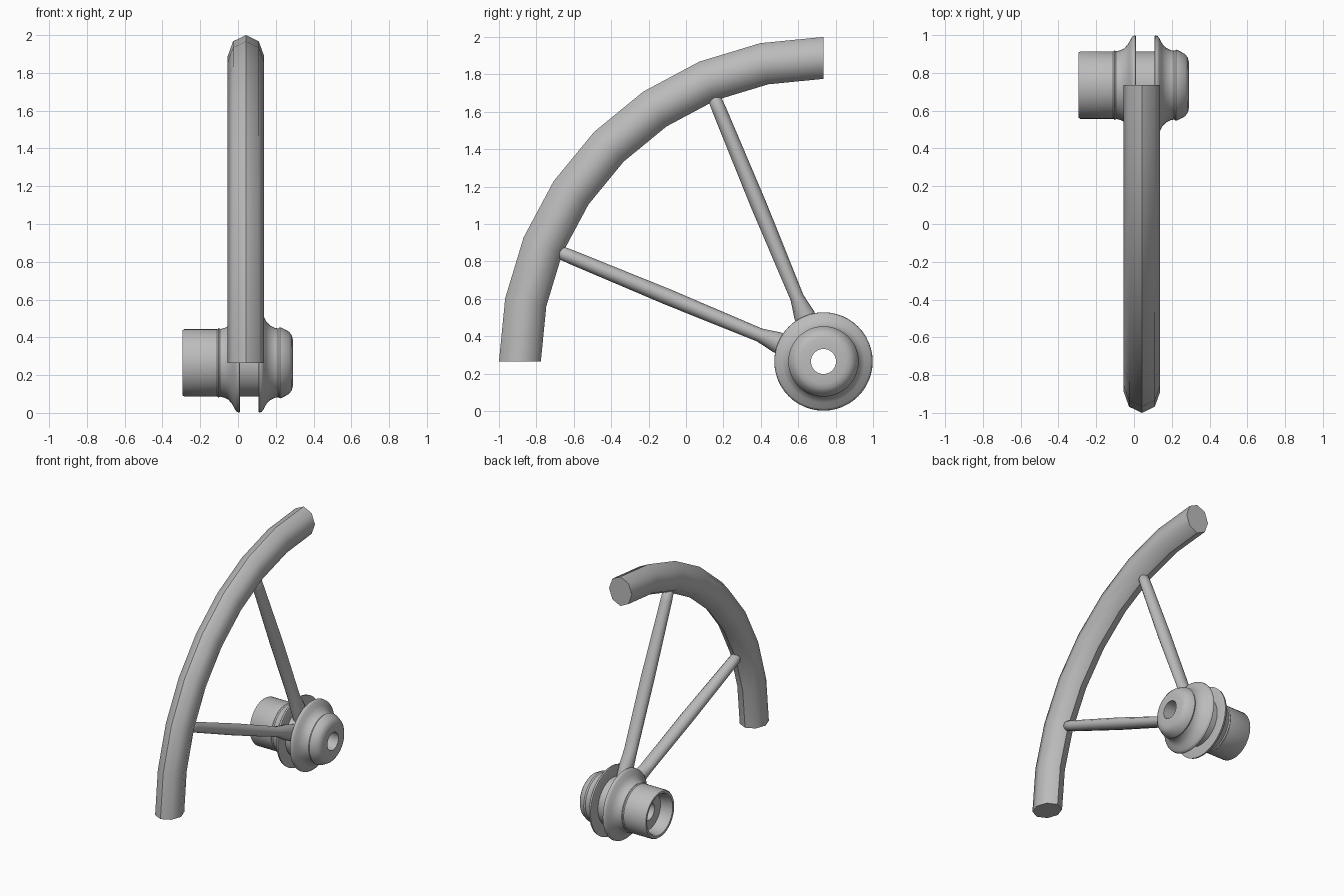
import bpy, bmesh
from math import sin, cos, tau, pi, radians
from mathutils import Vector

cube = bpy.data.objects.get("Cube")
if cube:
    bpy.data.objects.remove(cube)

# One plain grey
grey = bpy.data.materials.new("plain_grey")
grey.use_nodes = True
colour = (0.5, 0.5, 0.5, 1)
grey.diffuse_color = colour
grey.node_tree.nodes["Principled BSDF"].inputs["Base Color"].default_value = colour

HUB = Vector((0, 0.735, 0.265))   # wheel axis point
X = Vector((1, 0, 0))
MID = 0.042                       # x of the rim's centre plane


def radial(a):
    """Unit vector from the hub, a measured from the front up to the top."""
    return Vector((0, -cos(a), sin(a)))


def ring(centre, u, v, ru, rv, sides):
    return [centre + u * ru * cos(tau * i / sides) + v * rv * sin(tau * i / sides)
            for i in range(sides)]


def skin(name, rings, angle, loop=False):
    """Bridge successive rings; cap the ends unless the rings form a loop."""
    bm = bmesh.new()
    rows = [[bm.verts.new(p) for p in r] for r in rings]
    n = len(rows[0])
    pairs = list(zip(rows, rows[1:]))
    if loop:
        pairs.append((rows[-1], rows[0]))
    else:
        bm.faces.new(rows[0])
        bm.faces.new(rows[-1])
    for a, b in pairs:
        for i in range(n):
            j = (i + 1) % n
            bm.faces.new((a[i], a[j], b[j], b[i]))
    bmesh.ops.recalc_face_normals(bm, faces=bm.faces)
    mesh = bpy.data.meshes.new(name)
    bm.to_mesh(mesh)
    bm.free()
    mesh.materials.append(grey)
    ob = bpy.data.objects.new(name, mesh)
    bpy.context.collection.objects.link(ob)
    bpy.ops.object.select_all(action='DESELECT')
    ob.select_set(True)
    bpy.context.view_layer.objects.active = ob
    bpy.ops.object.shade_smooth_by_angle(angle=radians(angle))


# Quarter rim: slightly flattened eight-sided tube
rim = []
for k in range(9):
    d = radial(k * pi / 16)
    rim.append(ring(HUB + X * MID + d * 1.623, d, X, 0.112, 0.0965, 8))
skin("rim", rim, 50)

# Spokes: distance from axis, half thickness, half width, x
stations = [(0.15, 0.062, 0.05, 0.06), (0.27, 0.056, 0.05, 0.06),
            (0.37, 0.037, 0.05, 0.055), (0.9, 0.043, 0.05, 0.05),
            (1.45, 0.038, 0.042, MID), (1.51, 0.036, 0.04, MID),
            (1.535, 0.022, 0.025, MID)]
for name, a in (("lower_spoke", pi / 8), ("upper_spoke", 3 * pi / 8)):
    d = radial(a)
    t = d.cross(X)
    skin(name, [ring(HUB + X * x + d * r, t, X, ht, hw, 12)
                for r, ht, hw, x in stations], 50)

# Hub: closed profile of (x, radius), bored through with a cup on the right side
profile = [(-0.285, 0.178), (-0.11, 0.178), (-0.103, 0.184), (-0.094, 0.179),
           (-0.07, 0.185), (-0.05, 0.196), (-0.03, 0.22), (-0.015, 0.25),
           (-0.005, 0.261), (0.008, 0.263), (0.011, 0.255), (0.011, 0.178),
           (0.108, 0.178), (0.108, 0.255), (0.111, 0.263), (0.124, 0.261),
           (0.134, 0.25), (0.149, 0.22), (0.169, 0.198), (0.195, 0.185),
           (0.212, 0.182), (0.222, 0.188), (0.233, 0.185), (0.27, 0.165),
           (0.285, 0.145), (0.291, 0.12), (0.291, 0.067), (-0.2, 0.067),
           (-0.2, 0.14), (-0.285, 0.148), (-0.293, 0.155), (-0.294, 0.172)]
Y, Z = Vector((0, 1, 0)), Vector((0, 0, 1))
skin("hub", [ring(HUB + X * x, Y, Z, r, r, 48) for x, r in profile], 40, loop=True)
